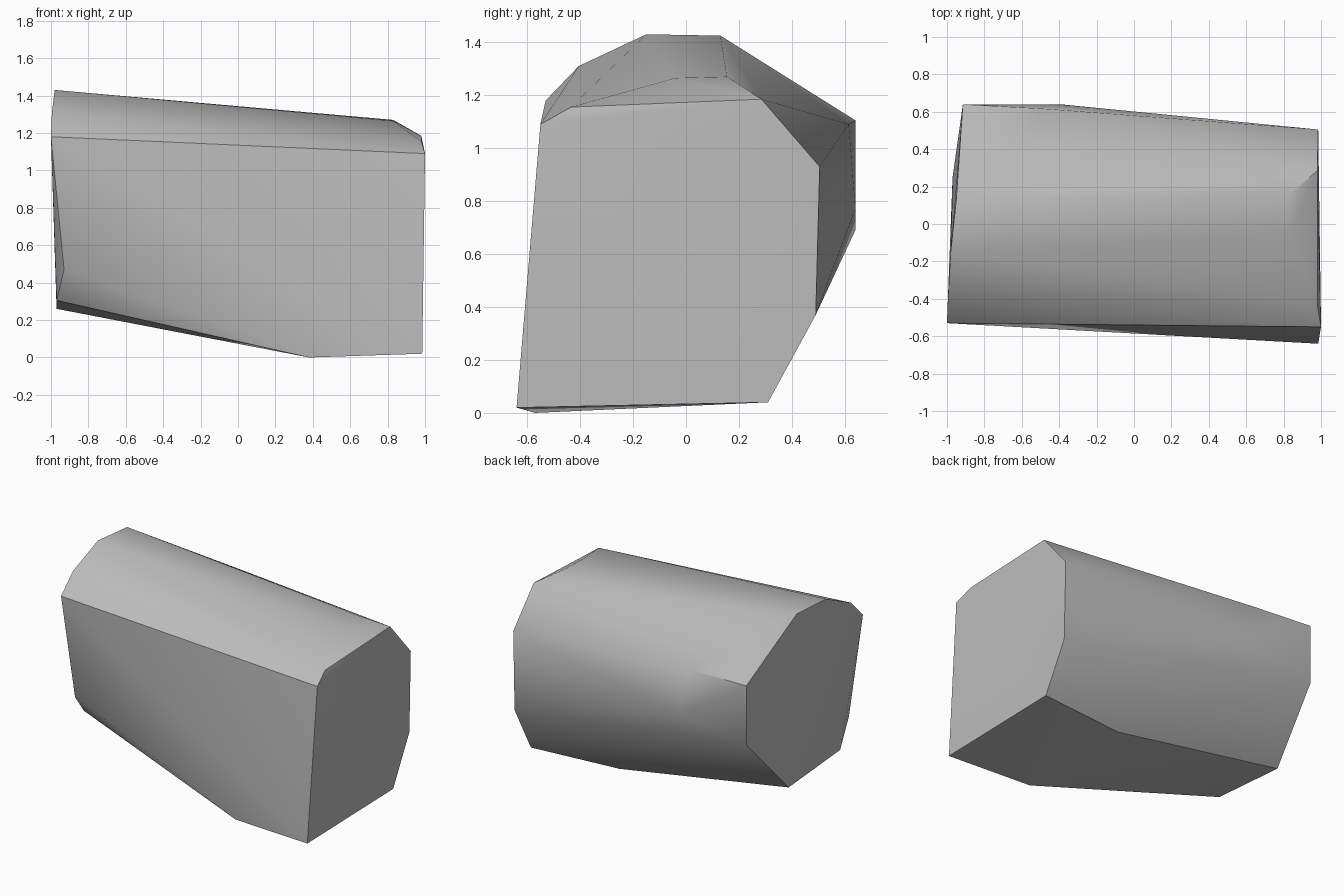
import bpy, bmesh, math

cube = bpy.data.objects.get("Cube")
if cube:
    bpy.data.objects.remove(cube, do_unlink=True)

# Plain grey stone
stone = bpy.data.materials.new("grey_stone")
stone.use_nodes = True
grey = (0.5, 0.5, 0.5, 1)
stone.diffuse_color = grey
stone.node_tree.nodes["Principled BSDF"].inputs["Base Color"].default_value = grey

# Corners of the left end
left_end = [(.985, -.64, .02), (1, -.55, 1.09), (.98, -.435, 1.155),
            (.98, .285, 1.185), (.985, .505, .93), (.985, .49, .37),
            (.985, .31, .04)]
# Chipped corners along the body: top ridge, back, underside
body = [(.83, -.04, 1.265), (.83, .155, 1.27), (-.46, .615, 1.09),
        (-.395, .64, .77), (.34, .25, .04), (.38, -.57, 0)]
# Corners of the taller right end
right_end = [(-1, -.53, 1.18), (-.995, -.405, 1.31), (-.98, -.15, 1.43),
             (-.95, .13, 1.425), (-.93, .385, 1.25), (-.915, .64, 1.105),
             (-.915, .64, .69), (-.97, .25, .26), (-.97, -.32, .305),
             (-.93, -.475, .47)]

# Wrap the corners in a convex boulder
bm = bmesh.new()
for corner in left_end + body + right_end:
    bm.verts.new(corner)
bmesh.ops.convex_hull(bm, input=bm.verts)
bmesh.ops.dissolve_limit(bm, angle_limit=math.radians(2), verts=bm.verts, edges=bm.edges)
bmesh.ops.recalc_face_normals(bm, faces=bm.faces)
mesh = bpy.data.meshes.new("boulder")
bm.to_mesh(mesh)
bm.free()
mesh.materials.append(stone)
boulder = bpy.data.objects.new("boulder", mesh)
bpy.context.collection.objects.link(boulder)

# Soft facets with crisp main edges
bpy.ops.object.select_all(action="DESELECT")
boulder.select_set(True)
bpy.context.view_layer.objects.active = boulder
bpy.ops.object.shade_smooth_by_angle(angle=math.radians(38))
